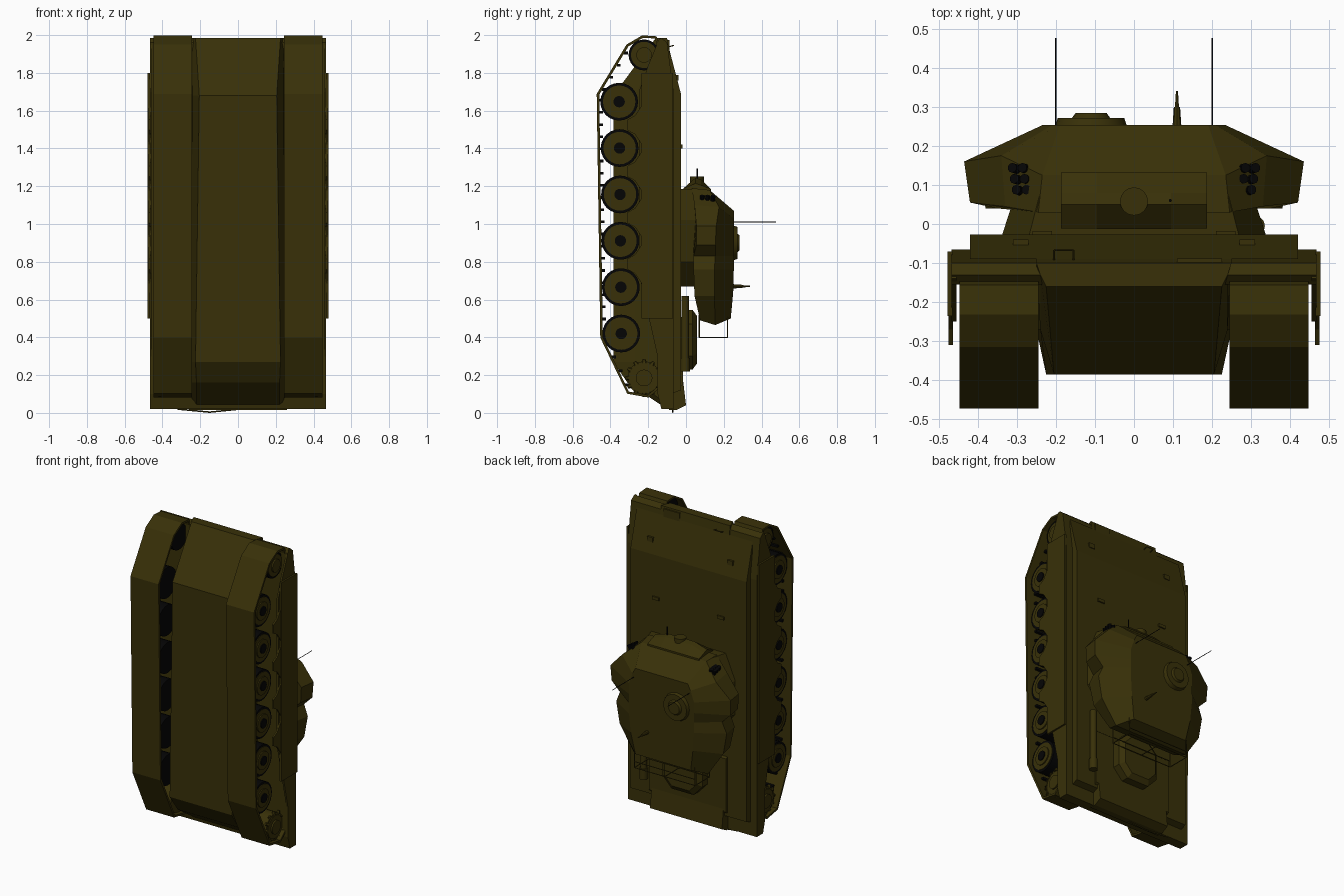
import bpy, bmesh, math
from mathutils import Vector, Matrix

cube = bpy.data.objects.get("Cube")
if cube:
    bpy.data.objects.remove(cube, do_unlink=True)


def material(name, rgb):
    m = bpy.data.materials.new(name)
    m.use_nodes = True
    m.diffuse_color = (*rgb, 1)
    bsdf = m.node_tree.nodes["Principled BSDF"]
    bsdf.inputs["Base Color"].default_value = (*rgb, 1)
    bsdf.inputs["Roughness"].default_value = 0.9
    return m


OLIVE = material("olive paint", (0.040, 0.030, 0.0025))
BLACK = material("black rubber", (0.0015, 0.0015, 0.0016))


def finish(name, bm, mat, smooth=False):
    bmesh.ops.recalc_face_normals(bm, faces=bm.faces)
    mesh = bpy.data.meshes.new(name)
    bm.to_mesh(mesh)
    bm.free()
    mesh.materials.append(mat)
    ob = bpy.data.objects.new(name, mesh)
    bpy.context.collection.objects.link(ob)
    if smooth:
        bpy.ops.object.select_all(action="DESELECT")
        ob.select_set(True)
        bpy.context.view_layer.objects.active = ob
        bpy.ops.object.shade_smooth_by_angle(angle=math.radians(35))
    return ob


def loft(name, rings, mat=OLIVE):
    """Skin a stack of closed rings and cap both ends."""
    bm = bmesh.new()
    vs = [[bm.verts.new(p) for p in r] for r in rings]
    n = len(vs[0])
    for a, b in zip(vs, vs[1:]):
        for i in range(n):
            j = (i + 1) % n
            bm.faces.new((a[i], a[j], b[j], b[i]))
    bm.faces.new(vs[0])
    bm.faces.new(vs[-1])
    return finish(name, bm, mat)


def prism(name, profile, x0, x1, mat=OLIVE):
    """Extrude a (y, z) profile across x."""
    return loft(name, [[(x, y, z) for y, z in profile] for x in (x0, x1)], mat)


def box(name, x, y, z, mat=OLIVE):
    return prism(name, [(y[0], z[0]), (y[1], z[0]), (y[1], z[1]), (y[0], z[1])], *x, mat)


def rod(name, a, b, r, mat=OLIVE, r2=None, sides=24):
    a, b = Vector(a), Vector(b)
    d = b - a
    bm = bmesh.new()
    rot = d.to_track_quat("Z", "Y").to_matrix().to_4x4()
    bmesh.ops.create_cone(bm, cap_ends=True, segments=sides, radius1=r,
                          radius2=r if r2 is None else r2, depth=d.length,
                          matrix=Matrix.Translation((a + b) / 2) @ rot)
    return finish(name, bm, mat, sides > 8)


def mirrored(half):
    """Full ring from the points on one side."""
    return list(half) + [(-x, y, z) for x, y, z in reversed(half)]


def at_height(half, y):
    return mirrored([(x, y, z) for x, z in half])


# Lower hull: sections along the length
def hull_section(z, w_top, w_low, w_belly, top, mid, belly):
    return mirrored([(w_top, top, z), (w_low, mid, z), (w_belly, belly, z)])


loft("lower_hull", [
    hull_section(0.02, 0.25, 0.24, 0.22, -0.05, -0.08, -0.10),
    hull_section(0.16, 0.25, 0.25, 0.22, -0.05, -0.24, -0.31),
    hull_section(0.27, 0.25, 0.25, 0.225, -0.05, -0.27, -0.385),
    hull_section(1.68, 0.25, 0.24, 0.205, -0.05, -0.27, -0.385),
    hull_section(1.985, 0.25, 0.24, 0.225, -0.10, -0.13, -0.16)])

# Upper hull, deck and glacis
prism("upper_hull", [(-0.13, 0.02), (-0.065, 0.02), (-0.065, 1.70), (-0.10, 1.96),
                     (-0.13, 1.985), (-0.155, 1.96), (-0.15, 0.10)], -0.467, 0.467)
prism("deck", [(-0.08, 0.10), (-0.027, 0.12), (-0.027, 1.69), (-0.09, 1.93)], -0.42, 0.42)
prism("engine_cover", [(-0.04, 0.13), (-0.015, 0.15), (-0.015, 0.50), (-0.04, 0.52)], -0.28, 0.28)
prism("rear_plate", [(-0.09, 0.015), (-0.05, 0.015), (0.0, 0.04), (-0.02, 0.21), (-0.09, 0.21)],
      -0.26, 0.26)
box("glacis_plate", (0.11, 0.225), (-0.13, -0.088), (1.90, 1.975))
for x in (-0.205, -0.155):
    rod("guard_post", (x, -0.115, 1.93), (x, -0.067, 1.945), 0.003, sides=6)
rod("guard_rail", (-0.205, -0.067, 1.945), (-0.155, -0.067, 1.945), 0.003, sides=6)
rod("tow_cable", (-0.32, -0.07, 0.02), (-0.15, -0.07, 0.004), 0.004, sides=8)
rod("tow_cable_end", (-0.15, -0.07, 0.004), (0.01, -0.07, 0.02), 0.004, sides=8)

# Exhaust pipe on one side of the engine deck
rod("exhaust", (0.31, -0.005, 0.27), (0.31, -0.005, 0.62), 0.02)
rod("exhaust_tip", (0.31, -0.005, 0.22), (0.31, -0.005, 0.29), 0.025)

WHEEL_Z = [0.42 + i * 0.2455 for i in range(6)]
TRACK = [(-0.16, 1.988), (-0.23, 1.992), (-0.31, 1.945), (-0.466, 1.687), (-0.447, 0.40),
         (-0.307, 0.107), (-0.20, 0.088), (-0.14, 0.14), (-0.13, 1.90)]

for s, side in ((1, "left"), (-1, "right")):
    # Track belt
    bm = bmesh.new()
    rows = [[bm.verts.new((s * x, y, z)) for x in (0.244, 0.447)] for y, z in TRACK]
    for a, b in zip(rows, rows[1:] + rows[:1]):
        bm.faces.new((a[0], a[1], b[1], b[0]))
    belt = finish(side + "_track", bm, OLIVE)
    mod = belt.modifiers.new("thickness", "SOLIDIFY")
    mod.thickness, mod.offset = 0.014, 0

    # Guide teeth along the lower runs
    for k, count in ((2, 4), (3, 20), (4, 4)):
        p, q = Vector(TRACK[k]), Vector(TRACK[k + 1])
        d = (q - p).normalized()
        inward = Vector((-d.y, d.x))
        for i in range(count):
            c = p.lerp(q, (i + 0.5) / count) + inward * 0.014
            box(side + "_track_tooth", (s * 0.30, s * 0.39), (c.x - 0.01, c.x + 0.01),
                (c.y - 0.007, c.y + 0.007), BLACK)

    # Road wheels, olive on the outer face only
    for z in WHEEL_Z:
        y = -0.339 - 0.009 * z
        for part, r, x0, x1, mat in (("tyre", 0.10, 0.265, 0.415, BLACK),
                                     ("disc", 0.086, 0.40, 0.419, OLIVE),
                                     ("ring", 0.058, 0.40, 0.426, OLIVE),
                                     ("hub", 0.03, 0.40, 0.432, BLACK)):
            rod(f"{side}_wheel_{part}", (s * x0, y, z), (s * x1, y, z), r, mat)

    # Drive sprocket and idler
    for part, z, r, mat in (("sprocket", 0.185, 0.088, OLIVE), ("idler", 1.895, 0.082, BLACK)):
        rod(f"{side}_{part}", (s * 0.27, -0.222, z), (s * 0.42, -0.222, z), r, mat)
        rod(f"{side}_{part}_disc", (s * 0.40, -0.222, z), (s * 0.425, -0.222, z), r * 0.85)
        rod(f"{side}_{part}_hub", (s * 0.40, -0.222, z), (s * 0.435, -0.222, z), r / 2)
    for i in range(12):
        a = i * math.tau / 12
        c = Vector((s * 0.415, -0.222, 0.185))
        e = Vector((0, math.cos(a), math.sin(a)))
        rod(side + "_sprocket_tooth", c + e * 0.08, c + e * 0.1, 0.015, OLIVE, 0.007, 6)

    # Side skirts, with lobes hanging between the wheels
    prism(side + "_side_plate", [(-0.065, 1.70), (-0.10, 1.955), (-0.14, 1.985), (-0.20, 1.84),
          (-0.25, 1.70), (-0.25, 0.74), (-0.09, 0.03), (-0.065, 0.03)], s * 0.455, s * 0.467)
    box(side + "_skirt", (s * 0.465, s * 0.478), (-0.235, -0.07), (0.50, 1.80))
    for z in WHEEL_Z[1:-1]:
        c = z + 0.1225
        prism(side + "_skirt_lobe", [(-0.23, c - 0.11), (-0.27, c - 0.05), (-0.31, c - 0.028),
              (-0.31, c + 0.028), (-0.27, c + 0.05), (-0.23, c + 0.11)], s * 0.464, s * 0.475)

    # Deck fittings
    box(side + "_lifting_lug", (s * 0.21, s * 0.26), (-0.035, -0.018), (1.40, 1.42))
    box(side + "_lamp", (s * 0.27, s * 0.31), (-0.08, -0.04), (1.76, 1.79))

    # Smoke launchers on the turret cheeks
    for i in range(2):
        for j in range(3):
            p = Vector((s * (0.25 + 0.026 * i + 0.005 * j), 0.08 + 0.028 * j, 1.09))
            rod(side + "_smoke_launcher", p, p + Vector((s * 0.026, 0.008, 0.06)), 0.0125, BLACK, sides=10)

    # Antenna
    rod(side + "_antenna", (s * 0.2, 0.24, 1.01), (s * 0.2, 0.476, 1.01), 0.002, BLACK, sides=6)

# Turret: cheeks, a notch on each side, then the rear bustle
collar = [(0.27, 1.185), (0.34, 1.02), (0.34, 0.80), (0.22, 0.67)]
loft("turret_collar", [at_height(collar, -0.035),
                       at_height([(x * 0.9, z) for x, z in collar], 0.07)])
lower = [(0.245, 0.03, 1.19), (0.33, 0.045, 1.10), (0.42, 0.055, 0.99), (0.415, 0.055, 0.89),
         (0.35, 0.04, 0.83), (0.38, 0.04, 0.76), (0.35, 0.045, 0.62), (0.25, 0.075, 0.49)]
belt = [(0.235, 0.125, 1.18), (0.34, 0.175, 1.09), (0.435, 0.16, 0.99), (0.43, 0.155, 0.89),
        (0.37, 0.155, 0.83), (0.40, 0.15, 0.76), (0.375, 0.15, 0.62), (0.27, 0.155, 0.465)]
roof = [(0.19, 0.253, 1.07), (0.21, 0.253, 1.03), (0.235, 0.253, 0.96), (0.235, 0.253, 0.89),
        (0.235, 0.253, 0.83), (0.235, 0.253, 0.76), (0.225, 0.25, 0.64), (0.20, 0.237, 0.50)]
loft("turret", [mirrored(lower), mirrored(belt), mirrored(roof)])


# Mantlet: a ridged wedge, tallest in the middle
def mantlet_section(x, ridge):
    return [(x, y, z) for y, z in ((-0.012, 1.12), (-0.012, 1.19), (0.05, ridge),
                                   (0.08, ridge - 0.01), (0.132, 1.185), (0.132, 1.12))]


loft("mantlet", [mantlet_section(x, z) for x, z in ((-0.187, 1.215), (-0.095, 1.245),
                                                     (0.095, 1.245), (0.187, 1.215))])
rod("gun_collar", (0, 0.058, 1.20), (0, 0.058, 1.252), 0.036, sides=16)
rod("coaxial_muzzle", (0.093, 0.06, 1.2), (0.093, 0.06, 1.295), 0.004, BLACK, sides=8)

# Commander's cupola and wind sensor
rod("cupola", (-0.11, 0.24, 0.90), (-0.11, 0.272, 0.90), 0.095, r2=0.085, sides=16)
rod("cupola_hatch", (-0.11, 0.27, 0.90), (-0.11, 0.284, 0.90), 0.05, r2=0.04, sides=16)
rod("wind_sensor", (0.11, 0.24, 0.67), (0.11, 0.30, 0.67), 0.012, r2=0.008, sides=8)
rod("wind_sensor_tip", (0.11, 0.30, 0.67), (0.11, 0.34, 0.67), 0.006, r2=0.003, sides=6)

# Stowage basket behind the turret
for y in (0.07, 0.22):
    for z in (0.40, 0.44):
        rod("basket_rail", (-0.22, y, z), (0.22, y, z), 0.003, sides=6)
    for x in (-0.22, 0.22):
        rod("basket_side", (x, y, 0.40), (x, y, 0.52), 0.003, sides=6)
for x in (-0.22, 0, 0.22):
    rod("basket_post", (x, 0.07, 0.40), (x, 0.22, 0.40), 0.003, sides=6)

# Raised engine hatch, an eight-sided lid
hatch = [(0.07, 0.545), (0.145, 0.47), (0.145, 0.30), (0.08, 0.23)]
loft("engine_hatch", [at_height(hatch, -0.02), at_height(hatch, 0.035),
                      at_height([(x * 0.8, 0.385 + (z - 0.385) * 0.8) for x, z in hatch], 0.058)])
